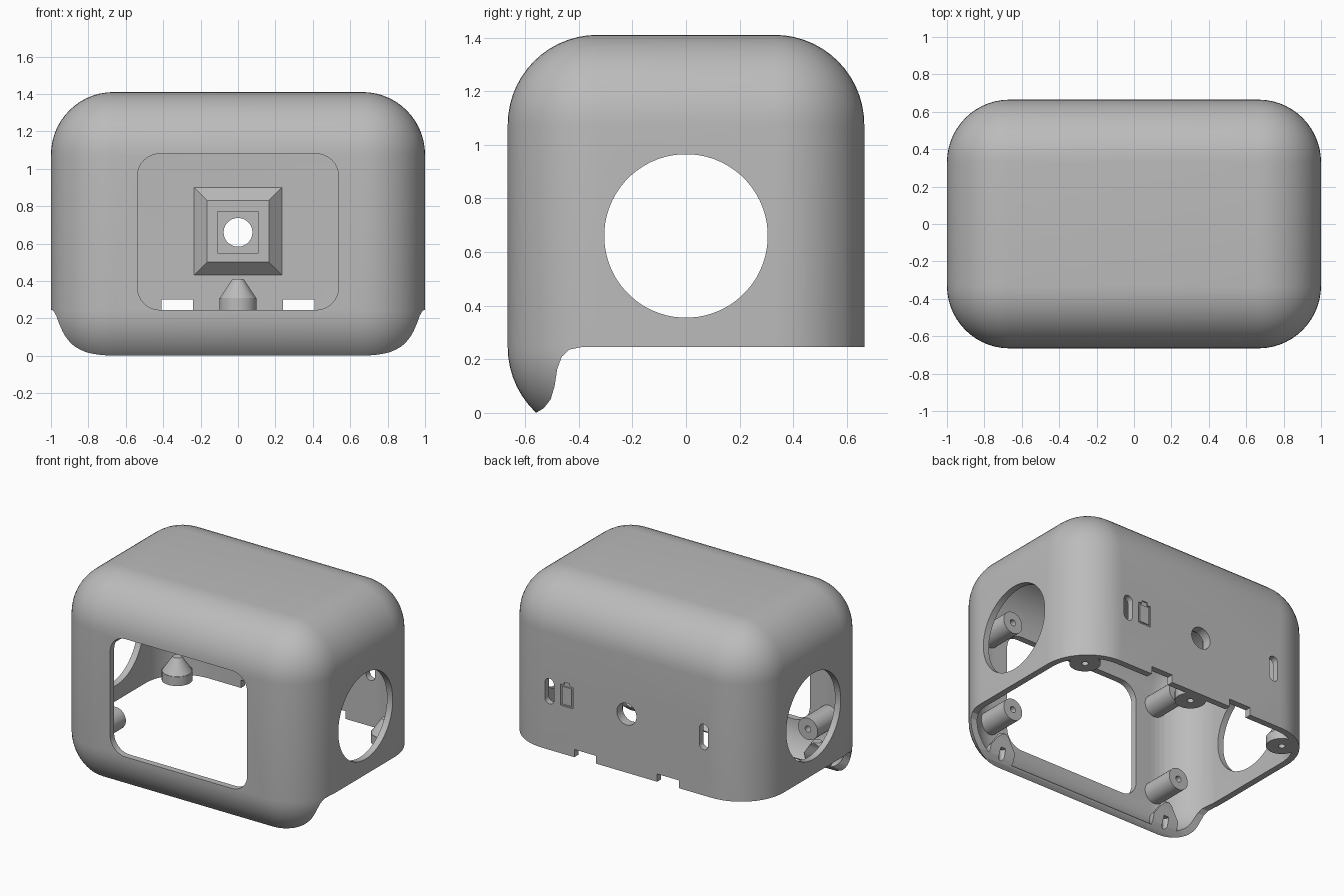
import bpy, bmesh, math
from mathutils import Matrix, Vector

if "Cube" in bpy.data.objects:
    bpy.data.objects.remove(bpy.data.objects["Cube"], do_unlink=True)

grey = bpy.data.materials.new("light grey plastic")
grey.use_nodes = True
colour = (0.5, 0.5, 0.5, 1)
grey.diffuse_color = colour
grey.node_tree.nodes["Principled BSDF"].inputs["Base Color"].default_value = colour

MID = 0.66       # height of the main axis
WALL = 0.045
FLOOR = 0.245    # open bottom edge


def make(name, bm):
    bmesh.ops.recalc_face_normals(bm, faces=bm.faces)
    mesh = bpy.data.meshes.new(name)
    bm.to_mesh(mesh)
    bm.free()
    mesh.materials.append(grey)
    obj = bpy.data.objects.new(name, mesh)
    bpy.context.collection.objects.link(obj)
    return obj


def block(name, centre, size, radius=0, axis=None, segments=8):
    """Box; rounds the edges along one axis, or all of them."""
    bm = bmesh.new()
    bmesh.ops.create_cube(bm, size=1)
    bmesh.ops.scale(bm, vec=size, verts=bm.verts)
    if radius:
        edges = [e for e in bm.edges if axis is None or
                 abs((e.verts[0].co - e.verts[1].co)[axis]) > 1e-4]
        bmesh.ops.bevel(bm, geom=edges, offset=radius, segments=segments,
                        profile=0.5, affect='EDGES')
    bmesh.ops.translate(bm, vec=centre, verts=bm.verts)
    return make(name, bm)


def cone(name, start, end, r1, r2, sides=32):
    """Cylinder or frustum from start to end."""
    a, b = Vector(start), Vector(end)
    turn = (b - a).to_track_quat('Z', 'Y').to_matrix().to_4x4()
    spin = Matrix.Rotation(math.pi / sides, 4, 'Z')
    bm = bmesh.new()
    bmesh.ops.create_cone(bm, cap_ends=True, segments=sides, radius1=r1,
                          radius2=r2, depth=(b - a).length,
                          matrix=Matrix.Translation((a + b) / 2) @ turn @ spin)
    return make(name, bm)


def combine(target, tool, operation='DIFFERENCE'):
    mod = target.modifiers.new("cut", 'BOOLEAN')
    mod.operation = operation
    mod.solver = 'EXACT'
    mod.object = tool
    bpy.context.view_layer.objects.active = target
    bpy.ops.object.modifier_apply(modifier=mod.name)
    bpy.data.objects.remove(tool, do_unlink=True)


# Outer body and the hollow inside it
shell = block("shell", (0, 0, MID), (2, 1.33, 1.5), 0.335, segments=14)
cavity = block("cavity", (0, 0, MID),
               (2 - 2 * WALL, 1.33 - 2 * WALL, 1.5 - 2 * WALL), 0.29, segments=14)

# Screw bosses: left in place by carving them out of the hollow
screws = [(0, 0.56, FLOOR)]
for side in (-1, 1):
    screws += [(side * 0.82, 0.49, FLOOR), (side * 0.68, -0.5, 0.04)]
for x, y, z in screws:
    combine(cavity, cone("boss", (x, y, z - 0.25), (x, y, z + 0.065), 0.1, 0.1))
    combine(cavity, cone("boss_tip", (x, y, z + 0.06), (x, y, z + 0.165), 0.1, 0.03))

# Mounting posts behind the front wall
posts = [(x, z) for x in (-0.69, 0.69) for z in (MID - 0.32, MID + 0.32)]
for x, z in posts:
    combine(cavity, cone("post", (x, -0.75, z), (x, -0.38, z), 0.077, 0.077))

# Tapered square seat on the back wall
combine(cavity, cone("seat", (0, 0.621, MID + 0.005), (0, 0.55, MID + 0.005),
                     0.235 * math.sqrt(2), 0.165 * math.sqrt(2), 4))
combine(cavity, block("seat_base", (0, 0.66, MID + 0.005), (0.47, 0.08, 0.47)))
combine(shell, cavity)

# Open underside with a curved front lip
profile = [(-0.56, -0.4), (-0.56, 0), (-0.53, 0.018), (-0.505, 0.05),
           (-0.49, 0.1), (-0.48, 0.165), (-0.463, 0.21), (-0.435, 0.236),
           (-0.39, FLOOR), (0.9, FLOOR), (0.9, -0.4)]
bm = bmesh.new()
face = bm.faces.new([bm.verts.new((-1.5, y, z)) for y, z in profile])
new = bmesh.ops.extrude_face_region(bm, geom=[face])["geom"]
bmesh.ops.translate(bm, vec=(3, 0, 0),
                    verts=[v for v in new if isinstance(v, bmesh.types.BMVert)])
combine(shell, make("underside", bm))

# Front window, side openings and rear aperture
combine(shell, block("window", (0, -0.65, 0.6625), (1.075, 0.2, 0.835), 0.12, 1))
combine(shell, cone("side_openings", (-1.5, 0, MID), (1.5, 0, MID), 0.305, 0.305, 64))
combine(shell, block("seat_recess", (0, 0.55, MID), (0.22, 0.1, 0.22)))
combine(shell, cone("aperture", (0, 0.4, MID), (0, 0.9, MID), 0.077, 0.077))

# Port slots and bottom notches in the back wall
for side in (-1, 1):
    combine(shell, block("port", (side * 0.605, 0.65, MID), (0.07, 0.2, 0.18), 0.034, 1))
    combine(shell, block("notch", (side * 0.325, 0.65, FLOOR), (0.17, 0.2, 0.11)))

# Pilot holes in bosses and posts
for x, y, z in screws:
    combine(shell, cone("pilot", (x, y, z - 0.1), (x, y, z + 0.07), 0.022, 0.022, 16))
for x, z in posts:
    combine(shell, cone("pilot", (x, -0.5, z), (x, -0.3, z), 0.022, 0.022, 16))

# Engraved battery outline beside one port
icon = block("battery_mark", (0.47, 0.665, MID), (0.1, 0.016, 0.15))
combine(icon, block("mark_cap", (0.47, 0.665, MID + 0.08), (0.045, 0.016, 0.03)), 'UNION')
combine(icon, block("mark_middle", (0.47, 0.665, MID), (0.076, 0.1, 0.126)))
combine(shell, icon)

# Smooth curved walls, crisp cut edges
bpy.ops.object.select_all(action='DESELECT')
shell.select_set(True)
bpy.context.view_layer.objects.active = shell
bpy.ops.object.shade_smooth_by_angle(angle=math.radians(25))
